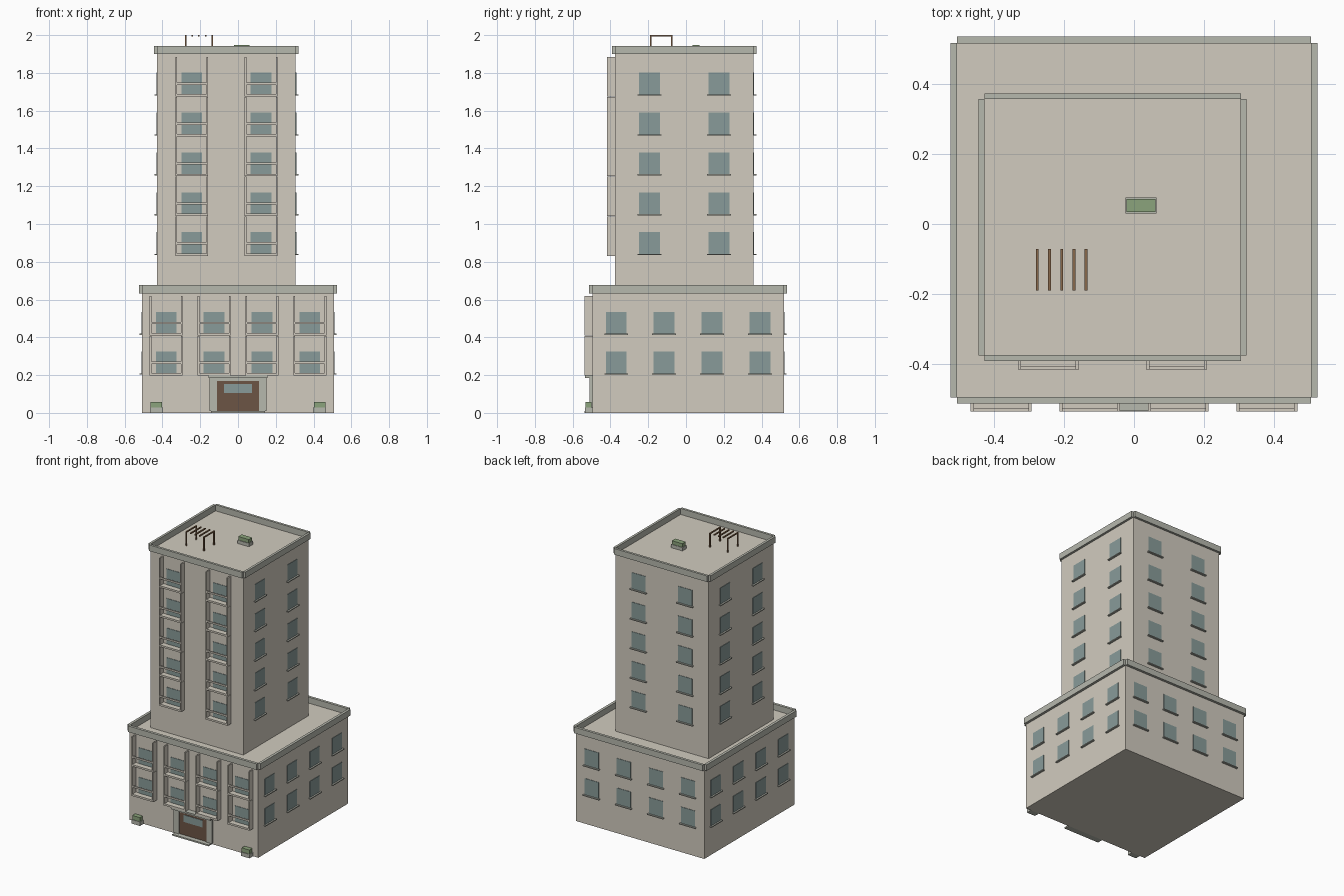
import bpy, bmesh, math
from mathutils import Matrix, Vector

if "Cube" in bpy.data.objects:
    bpy.data.objects.remove(bpy.data.objects["Cube"])

F = 0.211  # storey height
BASE = (0.0, 0.011, 0.507)       # centre x, centre y, half width
TOWER = (-0.0615, -0.009, 0.367)


def material(name, r, g, b):
    m = bpy.data.materials.new(name)
    m.diffuse_color = (r, g, b, 1)
    m.use_nodes = True
    m.node_tree.nodes["Principled BSDF"].inputs["Base Color"].default_value = m.diffuse_color
    return m


WALL = material("wall", 0.64, 0.60, 0.52)
TRIM = material("trim", 0.47, 0.48, 0.42)
GLASS = material("glass", 0.25, 0.33, 0.32)
WOOD = material("dark_wood", 0.15, 0.09, 0.06)
BEAM = material("beam_wood", 0.25, 0.14, 0.07)
LEAF = material("leaf", 0.26, 0.37, 0.20)


def boxes(name, items, mat):
    """One object from boxes (x0, x1, y0, y1, z0, z1[, placement])."""
    bm = bmesh.new()
    for it in items:
        x0, x1, y0, y1, z0, z1 = it[:6]
        place = it[6] if len(it) > 6 else Matrix()
        m = Matrix.Translation(((x0 + x1) / 2, (y0 + y1) / 2, (z0 + z1) / 2))
        m = m @ Matrix.Diagonal((x1 - x0, y1 - y0, z1 - z0, 1))
        bmesh.ops.create_cube(bm, size=1, matrix=place @ m)
    me = bpy.data.meshes.new(name)
    bm.to_mesh(me)
    bm.free()
    me.materials.append(mat)
    ob = bpy.data.objects.new(name, me)
    bpy.context.collection.objects.link(ob)
    return ob


def side(block, k):
    """Wall frame: x along the wall, -y outward, y=0 on the wall face."""
    cx, cy, h = block
    return (Matrix.Translation((cx, cy, 0)) @ Matrix.Rotation(k * math.pi / 2, 4, 'Z')
            @ Matrix.Translation((0, -h, 0)))


def build_block(label, block, z0, z1, floors, columns, rim):
    cx, cy, h = block
    boxes(label + "_walls", [(cx - h, cx + h, cy - h, cy + h, z0, z1)], WALL)
    # parapet strips hang just outside each wall, corners open
    boxes(label + "_parapet",
          [(-h, h, -rim, 0.001, z1, z1 + 0.043, side(block, k)) for k in range(4)], TRIM)
    panes, sills, slabs, fins, rails = [], [], [], [], []
    for k in range(4):
        s = side(block, k)
        for f in floors:
            z = f * F
            for i in range(columns):
                u = -h + (i + 0.5) * 2 * h / columns
                panes.append((u - 0.055, u + 0.055, -0.003, 0.003, z - 0.002, z + 0.113, s))
                if k:
                    sills.append((u - 0.063, u + 0.063, -0.014, 0.002, z - 0.009, z - 0.002, s))
                else:
                    # front balcony: slab, side fins and front rail
                    slabs.append((u - 0.087, u + 0.087, -0.041, 0.002, z - 0.013, z, s))
                    for d in (-1, 1):
                        c = u + d * 0.0825
                        fins.append((c - 0.0045, c + 0.0045, -0.041, 0.002, z, z + 0.196, s))
                    rails.append((u - 0.078, u + 0.078, -0.041, -0.032, z + 0.048, z + 0.06, s))
    boxes(label + "_windows", panes, GLASS)
    boxes(label + "_sills", sills, TRIM)
    boxes(label + "_balcony_slabs", slabs, WALL)
    boxes(label + "_balcony_fins", fins, WALL)
    boxes(label + "_balcony_rails", rails, WALL)


build_block("podium", BASE, 0, 3 * F, (1, 2), 4, 0.018)
build_block("tower", TOWER, 3 * F, 9 * F, (4, 5, 6, 7, 8), 2, 0.016)

# entrance
front = side(BASE, 0)
boxes("entrance_frame", [(-0.15, -0.11, -0.014, 0.002, 0.01, 0.186, front),
                         (0.11, 0.15, -0.014, 0.002, 0.01, 0.186, front),
                         (-0.11, 0.11, -0.014, 0.002, 0.168, 0.186, front)], TRIM)
boxes("entrance_door", [(-0.11, 0.11, -0.007, 0.002, 0.01, 0.168, front)], WOOD)
boxes("door_glass", [(-0.074, 0.074, -0.010, 0, 0.104, 0.154, front)], GLASS)
boxes("entrance_step", [(-0.143, 0.143, -0.041, 0.002, 0, 0.01, front)], TRIM)
boxes("entrance_canopy", [(-0.155, 0.155, -0.039, 0.002, 0.185, 0.197, front)], TRIM)


def planter(name, x, y, z, w, d, h, top):
    boxes(name + "_box", [(x - w, x + w, y - d, y + d, z, z + h)], TRIM)
    boxes(name + "_hedge", [(x - w + 0.004, x + w - 0.004, y - d + 0.004, y + d - 0.004,
                             z + h, z + top)], LEAF)


planter("left_planter", -0.432, -0.516, 0, 0.034, 0.02, 0.028, 0.057)
planter("right_planter", 0.432, -0.516, 0, 0.034, 0.02, 0.028, 0.057)
planter("roof_planter", 0.02, 0.053, 9 * F, 0.045, 0.023, 0.024, 0.049)

# roof pergola: five slats on four posts
slat_x = [-0.277 + 0.035 * i for i in range(5)]
boxes("pergola_slats", [(x - 0.004, x + 0.004, -0.191, -0.071, 1.992, 2.0) for x in slat_x], BEAM)
boxes("pergola_posts", [(x - 0.004, x + 0.004, y - 0.004, y + 0.004, 9 * F, 1.992)
                        for x in (slat_x[0], slat_x[-1]) for y in (-0.187, -0.075)], BEAM)
